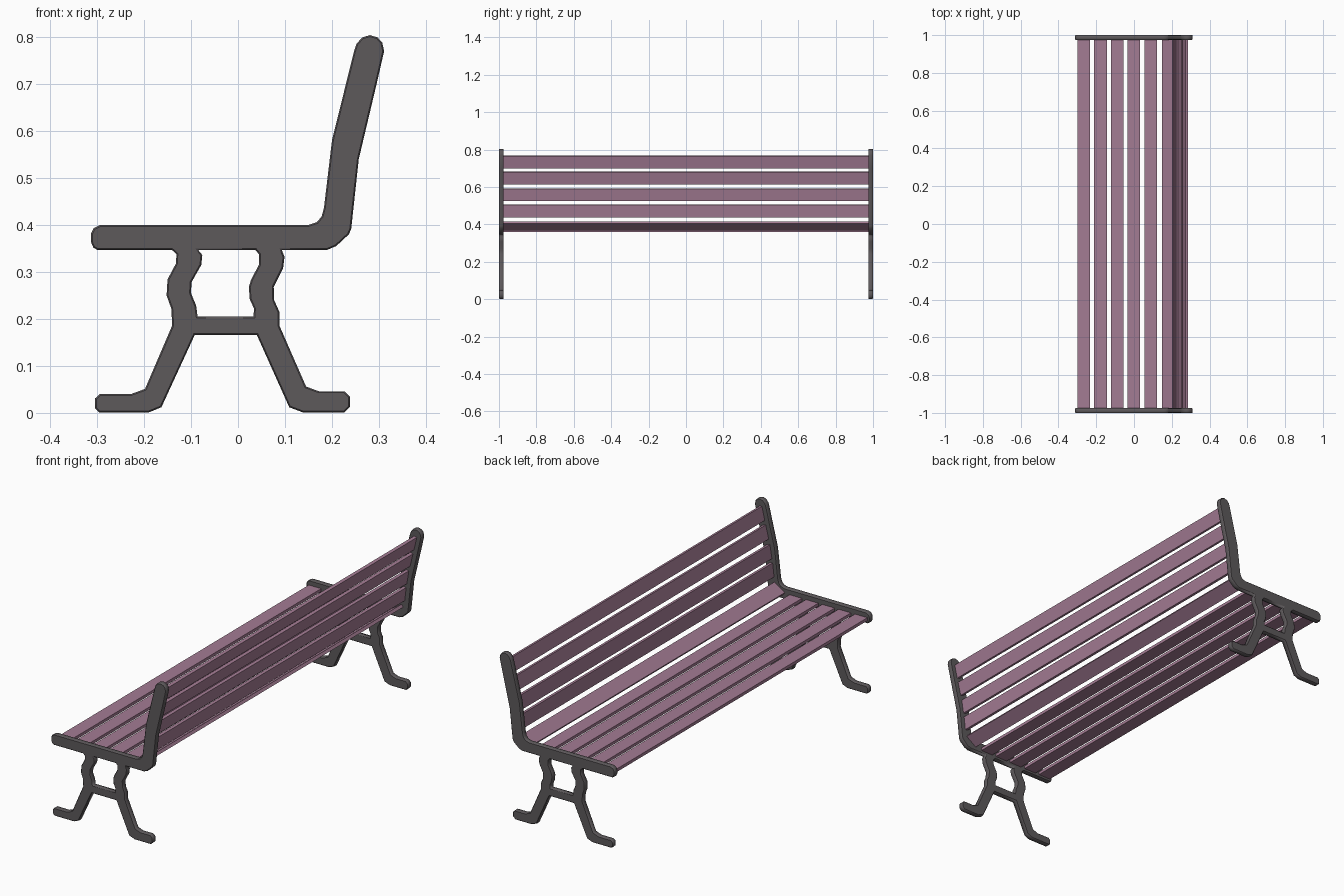
import bpy, math
from mathutils import Matrix, Vector


def material(name, color):
    m = bpy.data.materials.new(name)
    m.diffuse_color = (*color, 1)
    return m


IRON = material("dark_iron", (0.11, 0.10, 0.105))
WOOD = material("mauve_wood", (0.37, 0.20, 0.295))

# Side frame outline (x, z), counter-clockwise in sections
left_leg = [(-0.300, 0.347), (-0.141, 0.347), (-0.131, 0.338), (-0.132, 0.318),
            (-0.150, 0.284), (-0.152, 0.250), (-0.142, 0.222), (-0.140, 0.186),
            (-0.198, 0.051), (-0.228, 0.040), (-0.294, 0.040), (-0.304, 0.031),
            (-0.304, 0.010), (-0.295, 0.001), (-0.190, 0.001), (-0.163, 0.012),
            (-0.092, 0.166)]
right_leg = [(0.040, 0.166), (0.109, 0.012), (0.138, 0.001), (0.226, 0.001),
             (0.238, 0.013), (0.238, 0.035), (0.227, 0.046), (0.172, 0.046),
             (0.145, 0.056), (0.088, 0.186), (0.088, 0.215), (0.077, 0.240),
             (0.076, 0.268), (0.096, 0.308), (0.099, 0.332), (0.093, 0.347)]
seat_back = [(0.190, 0.347), (0.209, 0.355), (0.236, 0.380), (0.241, 0.392),
             (0.257, 0.540), (0.295, 0.700), (0.311, 0.770), (0.307, 0.788),
             (0.297, 0.799), (0.281, 0.804), (0.264, 0.799), (0.252, 0.785),
             (0.247, 0.770), (0.200, 0.580), (0.183, 0.437), (0.178, 0.418),
             (0.168, 0.406), (0.150, 0.400), (-0.293, 0.400), (-0.307, 0.393),
             (-0.313, 0.381), (-0.313, 0.364), (-0.308, 0.352)]
# Opening between the legs, above the cross bar
opening = [(-0.085, 0.347), (-0.076, 0.336), (-0.078, 0.315), (-0.099, 0.278),
           (-0.100, 0.255), (-0.089, 0.228), (-0.086, 0.205), (0.033, 0.205),
           (0.034, 0.222), (0.025, 0.242), (0.023, 0.268), (0.028, 0.284),
           (0.045, 0.316), (0.045, 0.337), (0.037, 0.347)]

THICK, BEVEL = 0.025, 0.003


def frame_mesh():
    cu = bpy.data.curves.new("frame_profile", 'CURVE')
    cu.dimensions, cu.fill_mode = '2D', 'BOTH'
    cu.extrude = THICK / 2 - BEVEL
    cu.bevel_depth, cu.bevel_resolution, cu.offset = BEVEL, 0, -BEVEL
    for pts in (left_leg + right_leg + seat_back, opening):
        s = cu.splines.new('POLY')
        s.points.add(len(pts) - 1)
        for p, (x, z) in zip(s.points, pts):
            p.co = (x, z, 0, 1)
        s.use_cyclic_u = True
    tmp = bpy.data.objects.new("frame_profile", cu)
    bpy.context.collection.objects.link(tmp)
    dg = bpy.context.evaluated_depsgraph_get()
    me = bpy.data.meshes.new_from_object(tmp.evaluated_get(dg))
    bpy.data.objects.remove(tmp)
    me.transform(Matrix.Rotation(math.pi / 2, 4, 'X'))
    me.materials.clear()
    me.materials.append(IRON)
    return me


# Two identical end frames
mesh = frame_mesh()
for name, side in (("side_frame_front", -1), ("side_frame_rear", 1)):
    ob = bpy.data.objects.new(name, mesh)
    ob.location.y = side * (1 - THICK / 2)
    bpy.context.collection.objects.link(ob)


def slat(name, x, z, tilt, width=0.067, thick=0.015):
    bpy.ops.mesh.primitive_cube_add(size=1)
    ob = bpy.context.object
    ob.name = name
    ob.data.transform(Matrix.Diagonal((width, 1.952, thick, 1)))
    ob.rotation_euler.y = -tilt
    ob.location = (x, 0, z)
    ob.data.materials.append(WOOD)


# Flat seat slats, then one tilted slat in the corner
for i in range(5):
    slat(f"seat_slat_{i + 1}", -0.266 + 0.0885 * i, 0.368, 0)
slat("corner_slat", 0.180, 0.391, math.radians(34))

# Back slats following the lean of the frame
for i, (x, z, lean) in enumerate([(0.217, 0.472, 0.115), (0.230, 0.558, 0.165),
                                  (0.250, 0.648, 0.235), (0.271, 0.734, 0.235)]):
    slat(f"back_slat_{i + 1}", x, z, math.pi / 2 - lean)
